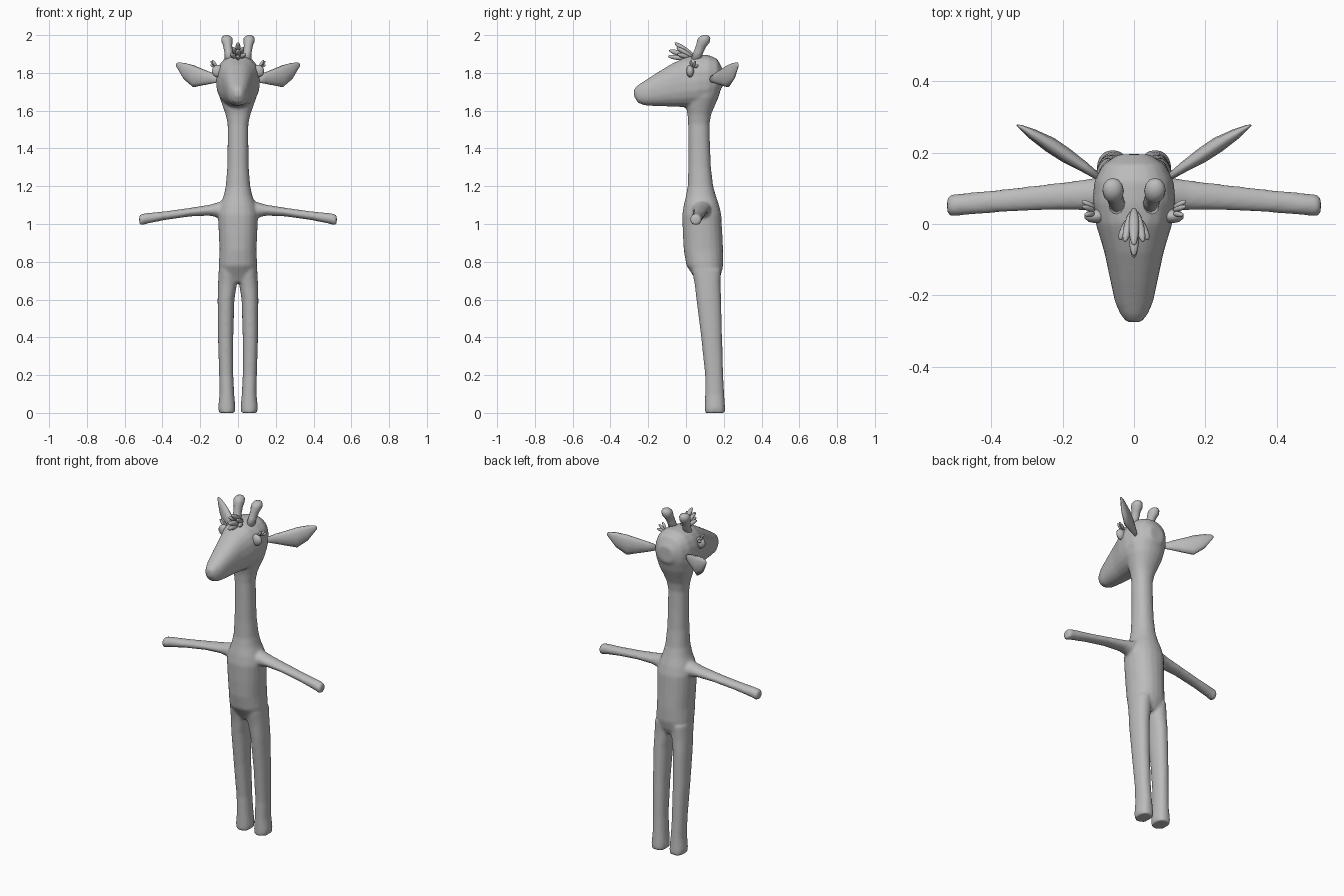
import bpy, bmesh, math
from mathutils import Vector

grey = bpy.data.materials.new("plain grey")
grey.diffuse_color = (0.5, 0.5, 0.5, 1)


def finish(bm, name, smooth=True):
    bmesh.ops.recalc_face_normals(bm, faces=bm.faces)
    me = bpy.data.meshes.new(name)
    bm.to_mesh(me)
    bm.free()
    me.materials.append(grey)
    for p in me.polygons:
        p.use_smooth = smooth
    ob = bpy.data.objects.new(name, me)
    bpy.context.collection.objects.link(ob)
    return ob


def loft(bm, sections, n=20, power=1.0):
    """Skin rings given as (centre, half axis, half axis)."""
    rings = []
    for c, a, b in sections:
        ring = []
        for i in range(n):
            t = 2 * math.pi * i / n
            u, v = (math.copysign(abs(f) ** power, f) for f in (math.cos(t), math.sin(t)))
            ring.append(bm.verts.new(Vector(c) + Vector(a) * u + Vector(b) * v))
        rings.append(ring)
    for r, s in zip(rings, rings[1:]):
        for i in range(n):
            j = (i + 1) % n
            bm.faces.new((r[i], r[j], s[j], s[i]))
    bm.faces.new(rings[0])
    bm.faces.new(rings[-1])


def upright(x, hw, y0, y1, z):
    """Horizontal ring between y0 and y1."""
    return (x, (y0 + y1) / 2, z), (hw, 0, 0), (0, (y1 - y0) / 2, 0)


def petal(name, base, tip, width, flat=1.0):
    """Stretched ball from base to tip."""
    base, tip = Vector(base), Vector(tip)
    bm = bmesh.new()
    bmesh.ops.create_uvsphere(bm, u_segments=10, v_segments=7, radius=1)
    q = (tip - base).to_track_quat('Z', 'Y')
    half = (tip - base).length / 2
    for v in bm.verts:
        v.co = q @ Vector((v.co.x * width, v.co.y * width * flat, v.co.z * half)) + (base + tip) / 2
    return finish(bm, name)


# --- body: trunk, neck, head, legs and arms fused into one skin
bm = bmesh.new()
trunk = [(0.69, 0.07, 0.06, 0.165), (0.73, 0.095, 0.035, 0.185), (0.78, 0.102, 0.002, 0.197),
         (0.86, 0.098, -0.012, 0.197), (0.95, 0.102, -0.017, 0.192), (1.05, 0.106, -0.02, 0.187),
         (1.10, 0.095, -0.012, 0.175), (1.15, 0.076, 0.0, 0.158), (1.20, 0.065, 0.009, 0.144),
         (1.30, 0.057, 0.012, 0.132), (1.42, 0.055, 0.012, 0.127), (1.53, 0.055, 0.011, 0.125),
         (1.58, 0.066, 0.008, 0.133), (1.62, 0.08, 0.0, 0.15), (1.67, 0.098, 0.0, 0.172),
         (1.73, 0.105, 0.02, 0.19), (1.8, 0.09, 0.04, 0.192)]
loft(bm, [upright(0, hw, a, b, z) for z, hw, a, b in trunk], power=0.9)

head = [(-0.275, 1.715, 1.675, 0.02), (-0.255, 1.735, 1.642, 0.037), (-0.22, 1.758, 1.628, 0.053),
        (-0.16, 1.797, 1.624, 0.066), (-0.08, 1.846, 1.622, 0.083), (0.0, 1.885, 1.618, 0.107),
        (0.06, 1.895, 1.62, 0.117), (0.12, 1.895, 1.635, 0.111), (0.165, 1.875, 1.68, 0.088),
        (0.195, 1.82, 1.73, 0.045)]
loft(bm, [((0, y, (t + b) / 2), (hw, 0, 0), (0, 0, (t - b) / 2)) for y, t, b, hw in head], power=0.85)

leg = [(0.0, 0.016, 0.102, 0.1, 0.208), (0.03, 0.014, 0.105, 0.1, 0.207), (0.1, 0.02, 0.098, 0.101, 0.202),
       (0.2, 0.025, 0.1, 0.101, 0.197), (0.4, 0.025, 0.106, 0.08, 0.191), (0.6, 0.019, 0.108, 0.055, 0.186),
       (0.68, 0.006, 0.106, 0.046, 0.183), (0.76, 0.006, 0.102, 0.03, 0.185)]
arm = [(0.04, 0.085, 1.07, 0.055, 0.06), (0.10, 0.083, 1.075, 0.048, 0.042), (0.15, 0.081, 1.073, 0.042, 0.029),
       (0.25, 0.075, 1.063, 0.036, 0.023), (0.38, 0.064, 1.045, 0.032, 0.023), (0.48, 0.055, 1.03, 0.031, 0.028),
       (0.512, 0.052, 1.023, 0.031, 0.031), (0.523, 0.051, 1.022, 0.022, 0.022)]
for s in (-1, 1):
    loft(bm, [upright(s * (i + o) / 2, (o - i) / 2, a, b, z) for z, i, o, a, b in leg], power=0.9)
    loft(bm, [((s * x, y, z), (0, ry, 0), (0, 0, rz)) for x, y, z, ry, rz in arm])
body = finish(bm, "body")
bpy.context.view_layer.objects.active = body
remesh = body.modifiers.new("fuse", 'REMESH')
remesh.mode = 'VOXEL'
remesh.voxel_size = 0.008
remesh.use_smooth_shade = True
soft = body.modifiers.new("soften", 'SMOOTH')
soft.factor = 0.5
soft.iterations = 6

# --- ears: thin leaf shapes swept out and back
ear = [(0.09, 0.125, 1.765, 0.012, 0.008), (0.14, 0.16, 1.772, 0.03, 0.015), (0.19, 0.192, 1.777, 0.045, 0.021),
       (0.235, 0.222, 1.782, 0.06, 0.022), (0.285, 0.252, 1.81, 0.045, 0.015), (0.318, 0.272, 1.838, 0.018, 0.006),
       (0.328, 0.277, 1.842, 0.006, 0.002)]
for s, side in ((-1, "left"), (1, "right")):
    bm = bmesh.new()
    loft(bm, [((s * x, y, z), (-s * 0.53 * t, 0.85 * t, 0), (0, 0, h)) for x, y, z, h, t in ear], n=10)
    finish(bm, side + "_ear")

    # --- horns with rounded knobs
    horn = [(0.046, 0.05, 1.865, 0.024), (0.05, 0.066, 1.91, 0.022), (0.055, 0.081, 1.945, 0.024),
            (0.058, 0.092, 1.967, 0.03), (0.059, 0.097, 1.984, 0.029), (0.06, 0.1, 1.995, 0.02),
            (0.06, 0.101, 2.0, 0.008)]
    bm = bmesh.new()
    loft(bm, [((s * x, y, z), (r, 0, 0), (0, r * 1.1, -r * 0.2 if z < 1.98 else 0)) for x, y, z, r in horn], n=12)
    finish(bm, side + "_horn")

    # --- eyes and lashes
    petal(side + "_eye", (s * 0.107, 0.022, 1.776), (s * 0.107, 0.022, 1.842), 0.034, 0.6).rotation_euler = (0, 0, 0)
    for k, tip in enumerate(((0.137, 0.025, 1.868), (0.145, 0.05, 1.862), (0.146, 0.065, 1.842))):
        petal(f"{side}_lash_{k + 1}", (s * 0.11, 0.03 + k * 0.008, 1.828), (s * tip[0], tip[1], tip[2]), 0.008)

# --- tuft of hair petals on the forehead
petal("tuft_top", (0, 0.045, 1.885), (0, -0.06, 1.96), 0.015)
petal("tuft_middle", (0, 0.02, 1.885), (0, -0.09, 1.92), 0.015)
petal("tuft_low", (0, 0.0, 1.875), (0, -0.095, 1.888), 0.013)
for s in (-1, 1):
    petal("tuft_side_upper", (s * 0.006, 0.035, 1.885), (s * 0.026, -0.05, 1.935), 0.013)
    petal("tuft_side_lower", (s * 0.008, 0.02, 1.88), (s * 0.04, -0.045, 1.9), 0.013)
